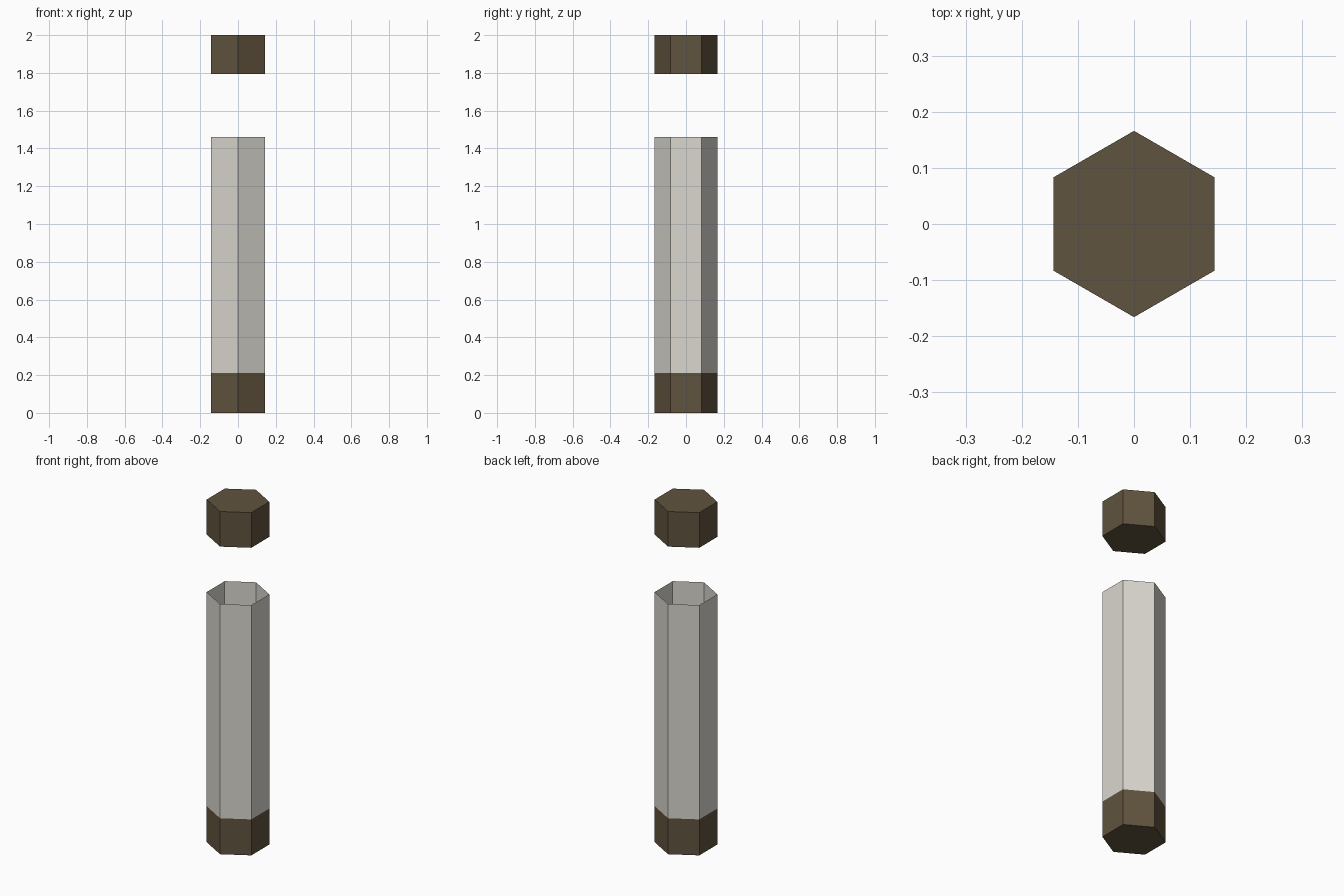
import bpy, bmesh, math

if "Cube" in bpy.data.objects:
    bpy.data.objects.remove(bpy.data.objects["Cube"])

R = 0.166          # corner radius; corners point along +-y
BAND, RIM = 0.21, 1.46
CAP_LOW, CAP_HIGH = 1.795, 2.0


def material(name, srgb):
    mat = bpy.data.materials.new(name)
    lin = [((c / 255 + 0.055) / 1.055) ** 2.4 for c in srgb]
    mat.diffuse_color = (*lin, 1)
    mat.use_nodes = True
    mat.node_tree.nodes["Principled BSDF"].inputs["Base Color"].default_value = mat.diffuse_color
    return mat


brown = material("dark brown", (96, 83, 62))
grey = material("pale grey", (218, 215, 207))


def hex_prism(name, levels, mats, close_top):
    """Hexagonal prism through the given heights, one material per band."""
    bm = bmesh.new()
    rings = []
    for z in levels:
        rings.append([bm.verts.new((R * math.cos(math.radians(30 + 60 * i)),
                                    R * math.sin(math.radians(30 + 60 * i)), z))
                      for i in range(6)])
    bm.faces.new(rings[0][::-1])
    for k, (low, high) in enumerate(zip(rings, rings[1:])):
        for i in range(6):
            j = (i + 1) % 6
            face = bm.faces.new((low[i], low[j], high[j], high[i]))
            face.material_index = k
    if close_top:
        bm.faces.new(rings[-1]).material_index = len(mats) - 1
    mesh = bpy.data.meshes.new(name)
    bm.to_mesh(mesh)
    bm.free()
    for mat in mats:
        mesh.materials.append(mat)
    obj = bpy.data.objects.new(name, mesh)
    bpy.context.collection.objects.link(obj)
    return obj


# Open thin-walled tube with a brown lower band and closed bottom
hex_prism("open_tube", [0, BAND, RIM], [brown, grey], False)
# Separate solid lid floating above the tube
hex_prism("lid", [CAP_LOW, CAP_HIGH], [brown], True)
